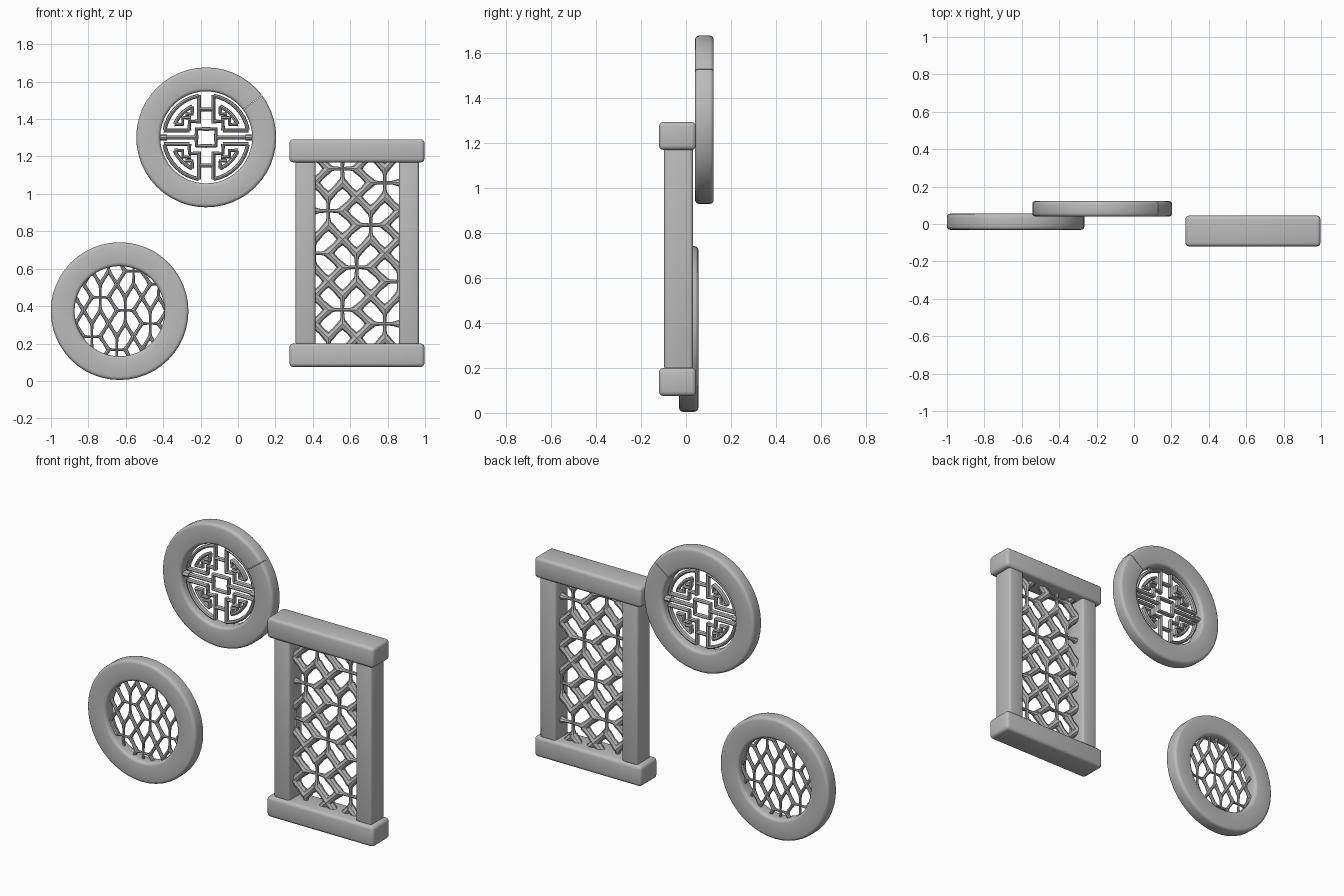
import bpy, bmesh, math
from mathutils import Vector

if "Cube" in bpy.data.objects:
    bpy.data.objects.remove(bpy.data.objects["Cube"], do_unlink=True)

GREY = (0.5, 0.5, 0.5, 1)
stone = bpy.data.materials.new("grey stone")
stone.use_nodes = True
stone.diffuse_color = GREY
stone.node_tree.nodes["Principled BSDF"].inputs["Base Color"].default_value = GREY


def add_object(name, mesh):
    obj = bpy.data.objects.new(name, mesh)
    bpy.context.collection.objects.link(obj)
    mesh.materials.clear()
    mesh.materials.append(stone)
    bpy.ops.object.select_all(action="DESELECT")
    obj.select_set(True)
    bpy.context.view_layer.objects.active = obj
    bpy.ops.object.shade_smooth_by_angle(angle=math.radians(35))
    return obj


def block(name, low, high, bevel):
    """Box between two corners with rounded edges."""
    low, high = Vector(low), Vector(high)
    bm = bmesh.new()
    bmesh.ops.create_cube(bm, size=1)
    for v in bm.verts:
        v.co = (low + high) / 2 + v.co * (high - low)
    bmesh.ops.bevel(bm, geom=bm.edges[:], offset=bevel, segments=3,
                    profile=0.5, affect="EDGES")
    mesh = bpy.data.meshes.new(name)
    bm.to_mesh(mesh)
    bm.free()
    return add_object(name, mesh)


def ring(name, cx, cz, inner, outer, front, back, steps, start=0, gap=0):
    """Rounded rectangular section swept round the y axis, with an optional seam."""
    b = 0.018
    section = []
    for r, y, a0 in ((outer - b, back - b, 0), (inner + b, back - b, 90),
                     (inner + b, front + b, 180), (outer - b, front + b, 270)):
        for k in range(4):
            a = math.radians(a0 + 30 * k)
            section.append((r + b * math.cos(a), y + b * math.sin(a)))
    bm = bmesh.new()
    loops = []
    for i in range(steps + (1 if gap else 0)):
        a = math.radians(start + gap / 2 + (360 - gap) * i / steps)
        loops.append([bm.verts.new((cx + r * math.cos(a), y, cz + r * math.sin(a)))
                      for r, y in section])
    n = len(section)
    for i in range(steps):
        p, q = loops[i], loops[(i + 1) % len(loops)]
        for k in range(n):
            bm.faces.new((p[k], p[(k + 1) % n], q[(k + 1) % n], q[k]))
    if gap:
        bm.faces.new(loops[0])
        bm.faces.new(loops[-1])
    bmesh.ops.recalc_face_normals(bm, faces=bm.faces[:])
    mesh = bpy.data.meshes.new(name)
    bm.to_mesh(mesh)
    bm.free()
    return add_object(name, mesh)


def rods(name, paths, y, depth=1.0, resolution=2):
    """Round rods along paths of (x, z, radius); depth scales them along y."""
    curve = bpy.data.curves.new(name, "CURVE")
    curve.dimensions = "3D"
    curve.bevel_depth = 1
    curve.bevel_resolution = resolution
    curve.use_fill_caps = True
    for path in paths:
        spline = curve.splines.new("POLY")
        spline.points.add(len(path) - 1)
        for point, (x, z, radius) in zip(spline.points, path):
            point.co = (x, 0, z, 1)
            point.radius = radius
    helper = bpy.data.objects.new(name + " helper", curve)
    bpy.context.collection.objects.link(helper)
    mesh = bpy.data.meshes.new_from_object(
        helper.evaluated_get(bpy.context.evaluated_depsgraph_get()))
    bpy.data.objects.remove(helper, do_unlink=True)
    for v in mesh.vertices:
        v.co.y = y + v.co.y * depth
    return add_object(name, mesh)


def flower_lattice(cx, cz, ux, uz, wall, thin, inside):
    """Diamond lattice where every fifth cell closes into a thin four-armed flower."""
    paths = []
    corners = ((1, 0), (0, 1), (-1, 0), (0, -1))

    def is_flower(i, j):
        return (i + j) % 2 == 0 and (i + 3 * j) % 10 == 0

    def at(i, j, r):
        return (cx + i * ux, cz + j * uz, r)

    for i in range(-16, 17):
        for j in range(-16, 17):
            if (i + j) % 2:
                continue
            if is_flower(i, j):
                for di, dj in corners:
                    if inside(*at(i + di / 2, j + dj / 2, 0)[:2]):
                        paths.append([at(i, j, thin),
                                      at(i + di * 0.55, j + dj * 0.55, thin * 1.15),
                                      at(i + di * 1.1, j + dj * 1.1, wall)])
                continue
            # walls towards the two upper neighbours, and below where unshared
            for di, dj in ((1, 1), (-1, 1)):
                if is_flower(i + di, j + dj):
                    continue
                if inside(*at(i + di / 2, j + dj / 2, 0)[:2]):
                    paths.append([at(i + di, j, wall * 1.1),
                                  at(i + di / 2, j + dj / 2, wall * 0.85),
                                  at(i, j + dj, wall * 1.1)])
    return paths


# Rectangular screen frame
for name, z0, z1 in (("bottom_rail", 0.075, 0.2), ("top_rail", 1.168, 1.292)):
    block(name, (0.275, -0.12, z0), (0.997, 0.045, z1), 0.02)
for name, x0, x1 in (("right_post", 0.308, 0.414), ("left_post", 0.861, 0.968)):
    block(name, (x0, -0.097, 0.19), (x1, 0.031, 1.18), 0.015)

# Rectangular screen lattice
rods("screen_lattice",
     flower_lattice(0.634, 0.607, 0.0755, 0.0755, 0.023, 0.009,
                    lambda x, z: 0.39 < x < 0.885 and 0.18 < z < 1.19),
     -0.033, 1.1)

# Lower round window
LX, LZ = -0.633, 0.373
ring("lower_ring", LX, LZ, 0.241, 0.368, -0.031, 0.055, 48)
rods("lower_lattice",
     flower_lattice(LX + 0.03, LZ + 0.004, 0.0445, 0.07, 0.0105, 0.006,
                    lambda x, z: math.hypot(x - LX, z - LZ) < 0.27),
     0.012, 1.2)

# Upper round window, with a seam across its ring
UX, UZ = -0.17, 1.302
ring("upper_ring", UX, UZ, 0.246, 0.374, 0.04, 0.123, 48, 37, 0.5)


def arc(radius, a0, a1):
    return [(radius * math.cos(math.radians(a0 + (a1 - a0) * k / 8)),
             radius * math.sin(math.radians(a0 + (a1 - a0) * k / 8))) for k in range(9)]


# One quarter of the medallion, mirrored four ways
quarter = [
    arc(0.226, 10, 80),
    [(0.038, 0.226), (0.038, 0.075)],
    [(0, 0.15), (0.038, 0.15)],
    [(0.226, 0.036), (0.09, 0.036)],
    [(0.038, 0.085), (0.09, 0.085), (0.09, 0.036)],
    [(0.17, 0.07), (0.125, 0.07), (0.125, 0.105), (0.08, 0.105)],
    [(0.075, 0.165), (0.075, 0.125), (0.11, 0.125)],
    arc(0.182, 23, 66),
    [(0, 0.045), (0.052, 0.045), (0.052, 0)],
    [(0.05, 0), (0.235, 0)],
]
paths = [[(UX + sx * x, UZ + sz * z, 0.0105) for x, z in path]
         for sx in (1, -1) for sz in (1, -1) for path in quarter]
# end pegs that reach the ring
paths += [[(UX + s * 0.21, UZ, 0.016), (UX + s * 0.25, UZ, 0.016)] for s in (1, -1)]
rods("medallion", paths, 0.081, 1.5)
